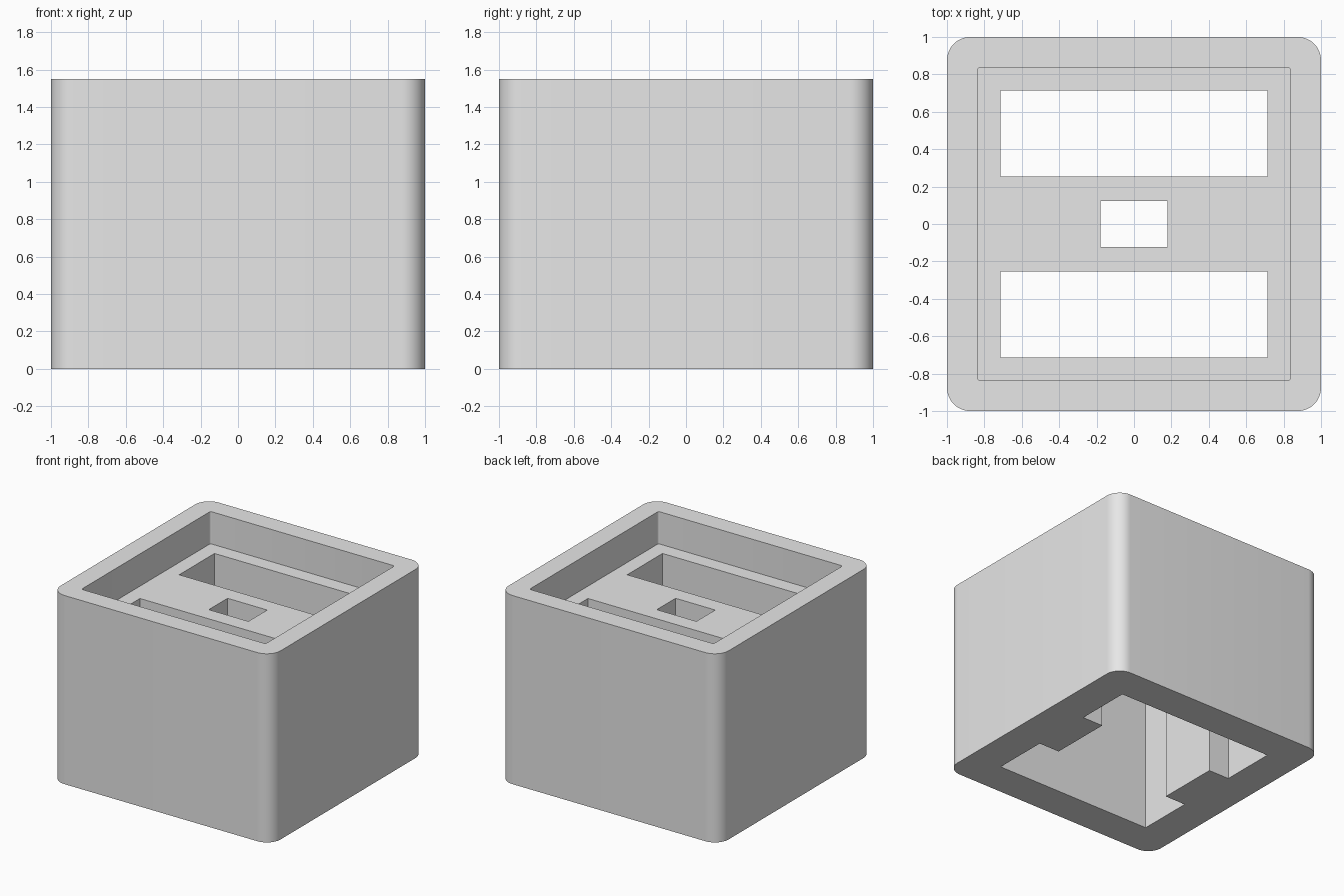
import bpy
import bmesh

old = bpy.data.objects.get("Cube")
if old:
    bpy.data.objects.remove(old, do_unlink=True)

HEIGHT = 1.55
LEDGE = 1.285        # floor of the top recess
BRIDGE_BOTTOM = 1.07  # underside of the middle bridge

grey = bpy.data.materials.new("light grey")
grey.use_nodes = True
colour = (0.8, 0.8, 0.8, 1)
grey.diffuse_color = colour
grey.node_tree.nodes["Principled BSDF"].inputs["Base Color"].default_value = colour


def block(name, x, y, z, radius=0, segments=1):
    """Box spanning the x, y, z ranges, with optionally rounded upright edges."""
    bm = bmesh.new()
    bmesh.ops.create_cube(bm, size=1)
    for v in bm.verts:
        for i, (low, high) in enumerate((x, y, z)):
            v.co[i] = high if v.co[i] > 0 else low
    if radius:
        upright = [e for e in bm.edges
                   if abs(e.verts[0].co.z - e.verts[1].co.z) > 0.01]
        bmesh.ops.bevel(bm, geom=upright, offset=radius, segments=segments,
                        profile=0.5, affect='EDGES')
    bmesh.ops.recalc_face_normals(bm, faces=bm.faces)
    mesh = bpy.data.meshes.new(name)
    bm.to_mesh(mesh)
    bm.free()
    mesh.materials.append(grey)
    obj = bpy.data.objects.new(name, mesh)
    bpy.context.collection.objects.link(obj)
    return obj


def cut(target, cutter):
    """Subtract the cutter from the target and discard it."""
    mod = target.modifiers.new("cut", 'BOOLEAN')
    mod.operation = 'DIFFERENCE'
    mod.solver = 'EXACT'
    mod.object = cutter
    bpy.context.view_layer.objects.active = target
    bpy.ops.object.modifier_apply(modifier=mod.name)
    bpy.data.objects.remove(cutter, do_unlink=True)


# Rounded outer body
housing = block("housing", (-1, 1), (-1, 1), (0, HEIGHT), 0.125, 12)

# Shallow recess in the top
cut(housing, block("recess", (-0.837, 0.837), (-0.837, 0.837),
                   (LEDGE, HEIGHT + 0.2), 0.015, 4))

# Two long shafts, front and back, open at the bottom
for y in ((-0.713, -0.255), (0.255, 0.713)):
    cut(housing, block("shaft", (-0.713, 0.713), y, (-0.1, LEDGE + 0.1)))

# Passage under the bridge, leaving a rib on each side wall
cut(housing, block("passage", (-0.527, 0.527), (-0.4, 0.4), (-0.1, BRIDGE_BOTTOM)))

# Small window through the bridge
cut(housing, block("window", (-0.18, 0.18), (-0.122, 0.122),
                   (BRIDGE_BOTTOM - 0.1, LEDGE + 0.1)))

bpy.ops.object.select_all(action='DESELECT')
housing.select_set(True)
bpy.context.view_layer.objects.active = housing
bpy.ops.object.shade_smooth_by_angle(angle=0.52)
